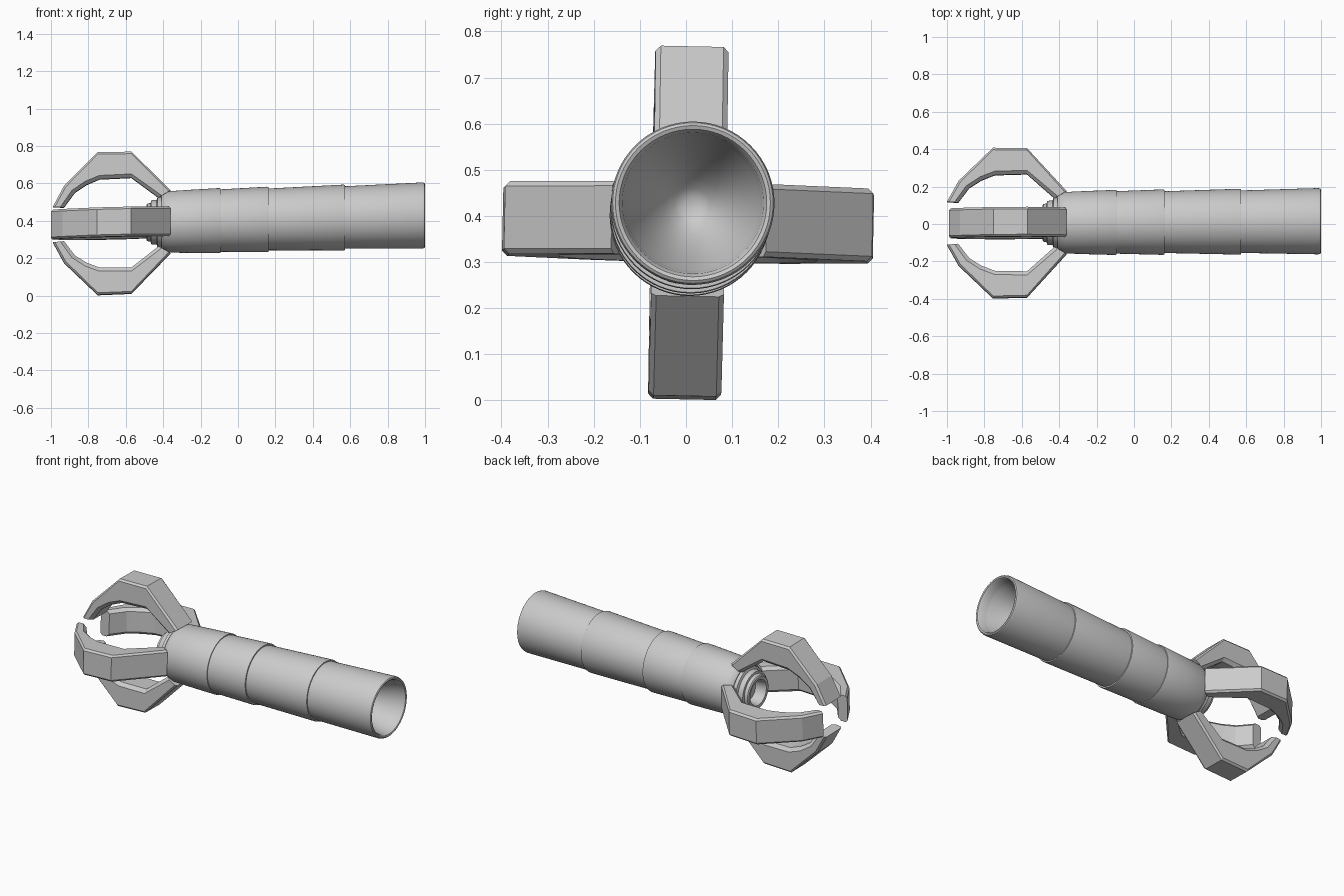
import bpy, bmesh, math
from mathutils import Matrix

if "Cube" in bpy.data.objects:
    bpy.data.objects.remove(bpy.data.objects["Cube"])

# Slight lean and twist shared by every part: the axis runs along x
LEAN = Matrix(((1, 0, 0, 0),
               (0.006, 1, 0, 0.009),
               (0.025, 0, 1, 0.403),
               (0, 0, 0, 1)))
TWIST = math.radians(-1.2)

metal = bpy.data.materials.new("light_grey")
metal.diffuse_color = (0.6, 0.6, 0.6, 1)
metal.use_nodes = True
metal.node_tree.nodes["Principled BSDF"].inputs["Base Color"].default_value = metal.diffuse_color


def finish(name, bm, angle):
    bmesh.ops.recalc_face_normals(bm, faces=bm.faces)
    mesh = bpy.data.meshes.new(name)
    bm.to_mesh(mesh)
    bm.free()
    mesh.transform(LEAN)
    mesh.materials.append(metal)
    ob = bpy.data.objects.new(name, mesh)
    bpy.context.collection.objects.link(ob)
    bpy.ops.object.select_all(action='DESELECT')
    ob.select_set(True)
    bpy.context.view_layer.objects.active = ob
    bpy.ops.object.shade_smooth_by_angle(angle=math.radians(angle))
    return ob


def skin(bm, rings, closed_ends=False):
    loops = [[bm.verts.new(p) for p in ring] for ring in rings]
    n = len(loops[0])
    for a, b in zip(loops, loops[1:]):
        for i in range(n):
            j = (i + 1) % n
            bm.faces.new((a[i], a[j], b[j], b[i]))
    if closed_ends:
        bm.faces.new(loops[0])
        bm.faces.new(loops[-1][::-1])


def lathe(name, profile, segments=64):
    bm = bmesh.new()
    rings = []
    for x, r in profile:
        rings.append([(x, r * math.cos(t), r * math.sin(t))
                      for t in (2 * math.pi * i / segments for i in range(segments))])
    skin(bm, rings, True)
    return finish(name, bm, 35)


# Handle: four flared sleeves, rounded rim and a bowl-shaped socket
bowl = [(0.70 + 0.25 * math.sin(a), 0.148 * math.cos(math.pi / 2 - a) ** 0.5)
        for a in (math.radians(d) for d in (90, 75, 60, 45, 32, 20, 10, 4, 1))]
handle = [(-0.41, 0.08), (-0.41, 0.140), (-0.40, 0.152), (-0.37, 0.164),
          (-0.25, 0.169), (-0.10, 0.174), (-0.093, 0.172), (-0.093, 0.167),
          (0.155, 0.175), (0.162, 0.173), (0.162, 0.165),
          (0.565, 0.176), (0.572, 0.174), (0.572, 0.167),
          (0.985, 0.177), (0.996, 0.174), (1.0, 0.168), (0.997, 0.160),
          (0.985, 0.153)] + bowl
lathe("handle", handle)

# Stepped nozzle between the claws, with a recessed centre
lathe("nozzle", [(-0.39, 0.135), (-0.43, 0.135), (-0.435, 0.120),
                 (-0.465, 0.117), (-0.467, 0.104), (-0.485, 0.100),
                 (-0.490, 0.092), (-0.488, 0.076), (-0.475, 0.070),
                 (-0.425, 0.064), (-0.420, 0.02)], 48)

# Claw stations: outer x, outer radius, inner x, inner radius
STATIONS = [(-0.360, 0.168, -0.425, 0.130), (-0.570, 0.379, -0.570, 0.240),
            (-0.750, 0.382, -0.740, 0.236), (-0.840, 0.294, -0.810, 0.208),
            (-0.930, 0.206, -0.872, 0.168), (-0.990, 0.095, -0.930, 0.090)]


def claw(name, turn, swell, reach):
    half = 0.079
    rings = []
    for k, (xo, ro, xi, ri) in enumerate(STATIONS):
        xo, xi = xo - reach * k / 5, xi - reach * k / 5
        if 0 < k:
            ro, ri = ro + swell, ri + swell
        length = math.hypot(xo - xi, ro - ri)

        def at(d):
            f = d / length
            return xo + (xi - xo) * f, ro + (ri - ro) * f

        # Small chamfers outside, wider chamfers inside
        side = [(at(0), half - 0.011), (at(0.011), half),
                (at(length - 0.020), half), (at(length), half - 0.018)]
        ring = [(p[0], w, p[1]) for p, w in side]
        ring += [(p[0], -w, p[1]) for p, w in reversed(side)]
        rings.append(ring)
    bm = bmesh.new()
    skin(bm, rings, True)
    bm.transform(Matrix.Rotation(turn + TWIST, 4, 'X'))
    finish(name, bm, 15)


claw("top_claw", 0, 0.0, 0.0)
claw("bottom_claw", math.pi, 0.0, 0.0)
claw("front_claw", math.pi / 2, 0.02, 0.01)
claw("back_claw", -math.pi / 2, 0.02, 0.01)
